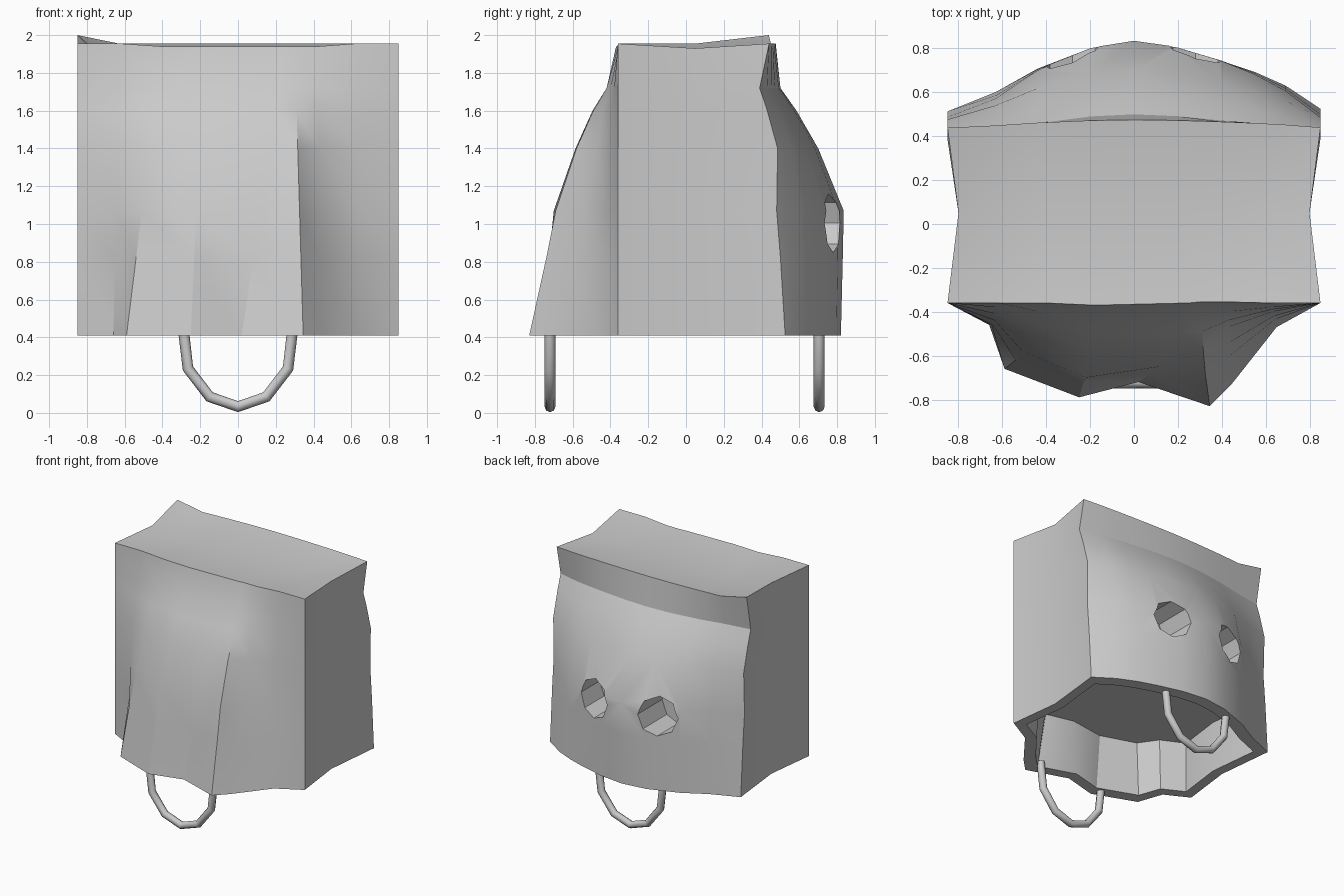
import bpy, bmesh, math

if "Cube" in bpy.data.objects:
    bpy.data.objects.remove(bpy.data.objects["Cube"])

# Row heights from the folded top down to the open rim
ZS = [1.955, 1.72, 1.60, 1.40, 1.07, 0.82, 0.41]
# Crumpled front: column x at top and rim, and depth of every row
FX_TOP = [-.85, -.62, -.40, -.18, .25, .30, .42, .62, .85]
FX_RIM = [-.85, -.66, -.59, -.25, .02, .345, .445, .65, .85]
FRONT_Y = [
    [-.36, -.36, -.36, -.37, -.36, -.355, -.355, -.36, -.36],
    [-.36, -.38, -.40, -.42, -.42, -.42, -.40, -.38, -.36],
    [-.36, -.41, -.46, -.495, -.495, -.49, -.44, -.39, -.36],
    [-.36, -.44, -.52, -.585, -.57, -.58, -.47, -.40, -.36],
    [-.36, -.46, -.58, -.70, -.65, -.69, -.54, -.42, -.36],
    [-.36, -.46, -.62, -.725, -.68, -.74, -.60, -.435, -.36],
    [-.36, -.46, -.66, -.79, -.72, -.83, -.73, -.47, -.36],
]
# Bulging back: column x, bulge share, then corner and middle depth per row
BX = [.85, .69, .55, .40, .20, 0, -.20, -.44, -.63, -.85]
BULGE = [0, .36, .57, .74, .92, 1, .91, .62, .26, -.04]
BACK = [(.44, .475), (.39, .50), (.43, .585), (.485, .70),
        (.48, .835), (.50, .83), (.525, .82)]
SIDE_X = .80                                 # side gusset pinch
NF, NB = len(FX_TOP), len(BX)

bm = bmesh.new()


def bridge(a, b):
    """Join two closed rings of vertices with quads."""
    for i in range(len(a)):
        j = (i + 1) % len(a)
        bm.faces.new((a[i], b[i], b[j], a[j]))


# Outer skin
rings = []
for r, z in enumerate(ZS):
    t = (1.955 - z) / 1.545
    ring = [(a + (b - a) * t, y, z) for a, b, y in zip(FX_TOP, FX_RIM, FRONT_Y[r])]
    ring.append((SIDE_X, .05, z))
    corner, mid = BACK[r]
    ring += [(x, corner + (mid - corner) * f, z) for x, f in zip(BX, BULGE)]
    ring.append((-SIDE_X, .05, z))
    rings.append([bm.verts.new(p) for p in ring])
top = rings[0]
top[NF + NB].co.z = 2.0                      # raised back corner
for i in range(2, 7):
    top[i].co.z = 1.94                       # sagging front fold
top[NF].co.z = 1.93
for a, b in zip(rings, rings[1:]):
    bridge(a, b)

# Sunken top crease that forks into a triangle at the right end
crease = [top[-1]] + [bm.verts.new((x, .045, 1.905)) for x in
                      (-.6, -.42, -.2, 0, .2, .38, .5, .57)]
for i in range(8):
    bm.faces.new((top[i], top[i + 1], crease[i + 1], crease[i]))
    bm.faces.new((crease[i], crease[i + 1], top[NF + NB - 1 - i], top[NF + NB - i]))
bm.faces.new((top[8], top[9], crease[8]))
bm.faces.new((top[9], top[10], crease[8]))
bm.faces.new((top[10], top[11], crease[8]))

# Shallow cavity: rim, inner wall and a flat ceiling
inner = [[bm.verts.new((v.co.x * .9, v.co.y * .88, v.co.z)) for v in rings[k]]
         for k in (-1, -2)]
bridge(rings[-1], inner[0])
bridge(inner[0], inner[1])
bm.faces.new(inner[1])
bmesh.ops.recalc_face_normals(bm, faces=bm.faces)
me = bpy.data.meshes.new("paper_bag")
bm.to_mesh(me)
bm.free()
bag = bpy.data.objects.new("paper_bag", me)
bpy.context.collection.objects.link(bag)

# Eye pockets sunk into the back
for side in (-1, 1):
    bpy.ops.mesh.primitive_cylinder_add(vertices=8, radius=.155, depth=.6,
                                        location=(side * .28, .8, 1.005),
                                        rotation=(math.pi / 2, 0, 0))
    cutter = bpy.context.object
    cutter.name = "eye_hole_cutter"
    cutter.scale.x = .93
    cutter.hide_render = True
    cutter.hide_set(True)
    m = bag.modifiers.new("eye_hole", 'BOOLEAN')
    m.operation = 'DIFFERENCE'
    m.solver = 'EXACT'
    m.object = cutter

# Bake the cuts, then remove the cutters
bpy.context.view_layer.update()
dg = bpy.context.evaluated_depsgraph_get()
final = bpy.data.meshes.new_from_object(bag.evaluated_get(dg))
bag.modifiers.clear()
bag.data = final
for o in list(bpy.data.objects):
    if o.name.startswith("eye_hole_cutter"):
        bpy.data.objects.remove(o)
bpy.ops.object.select_all(action='DESELECT')
bag.select_set(True)
bpy.context.view_layer.objects.active = bag
bpy.ops.object.shade_smooth_by_angle(angle=math.radians(27))


# Rope handles hanging from the rim
def handle(name, y):
    cu = bpy.data.curves.new(name, 'CURVE')
    cu.dimensions = '3D'
    cu.bevel_depth = .029
    cu.bevel_resolution = 2
    cu.use_fill_caps = True
    half = [(.29, .45), (.265, .235), (.15, .085)]
    pts = [(-x, z) for x, z in half] + [(0, .033)] + half[::-1]
    sp = cu.splines.new('POLY')
    sp.points.add(len(pts) - 1)
    for p, (x, z) in zip(sp.points, pts):
        p.co = (x, y, z, 1)
    ob = bpy.data.objects.new(name, cu)
    bpy.context.collection.objects.link(ob)


handle("front_handle", -.72)
handle("back_handle", .705)
